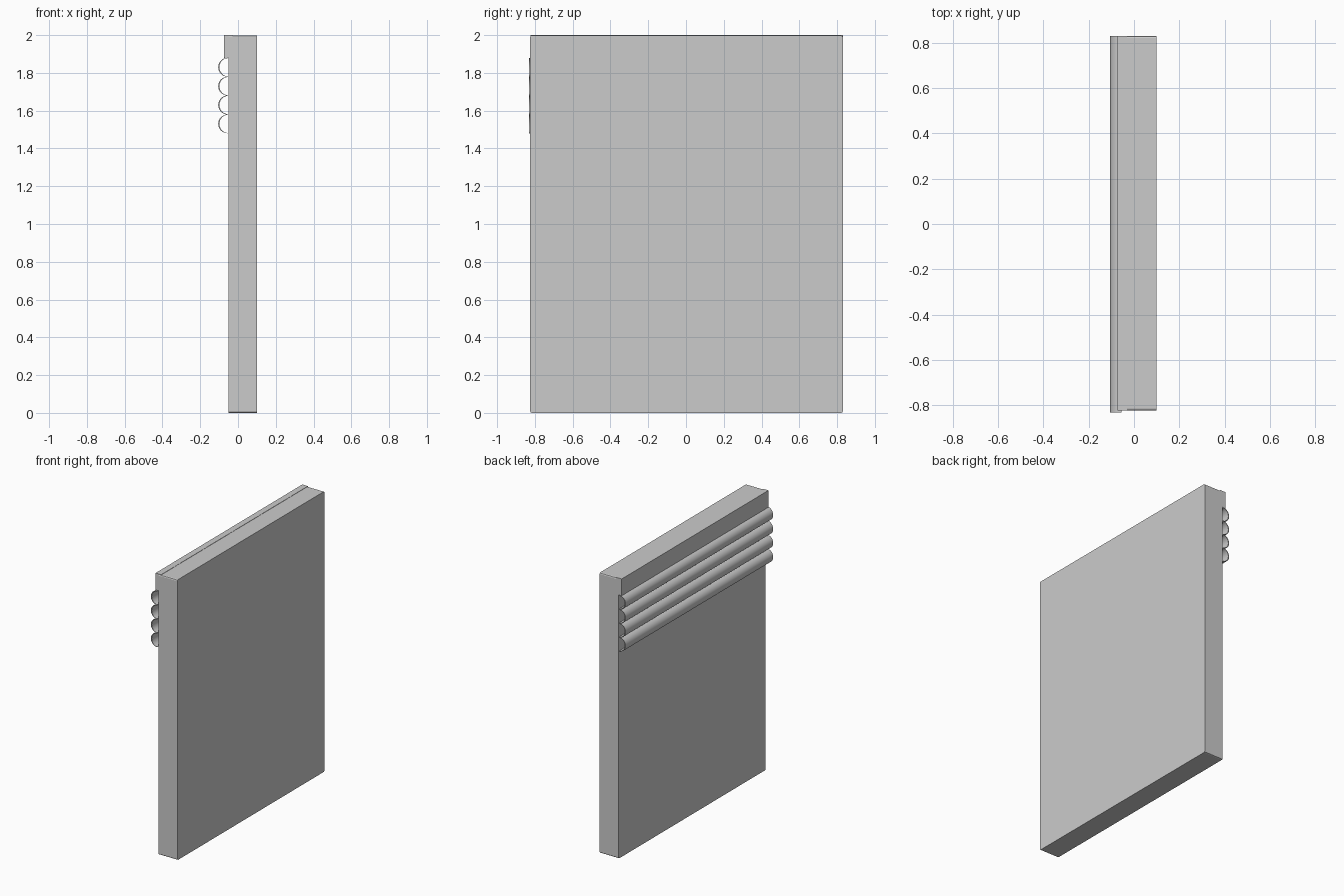
import bpy, bmesh, math

if "Cube" in bpy.data.objects:
    bpy.data.objects.remove(bpy.data.objects["Cube"])


def prism(name, profile, y0, y1):
    """Extrude an (x, z) outline along y."""
    bm = bmesh.new()
    face = bm.faces.new([bm.verts.new((x, y0, z)) for x, z in profile])
    out = bmesh.ops.extrude_face_region(bm, geom=[face])
    moved = [g for g in out["geom"] if isinstance(g, bmesh.types.BMVert)]
    bmesh.ops.translate(bm, verts=moved, vec=(0, y1 - y0, 0))
    bmesh.ops.recalc_face_normals(bm, faces=bm.faces)
    mesh = bpy.data.meshes.new(name)
    bm.to_mesh(mesh)
    bm.free()
    obj = bpy.data.objects.new(name, mesh)
    bpy.context.collection.objects.link(obj)
    return obj


def box_profile(x0, x1, z0, z1):
    return [(x0, z0), (x1, z0), (x1, z1), (x0, z1)]


def smooth(obj):
    bpy.ops.object.select_all(action='DESELECT')
    obj.select_set(True)
    bpy.context.view_layer.objects.active = obj
    bpy.ops.object.shade_smooth_by_angle(angle=math.radians(35))


# Main slab, with the four edges running along x slightly eased
slab = prism("panel", box_profile(-0.05, 0.10, 0, 1.998), -0.825, 0.83)
bm = bmesh.new()
bm.from_mesh(slab.data)
edges = [e for e in bm.edges
         if abs(e.verts[0].co.x - e.verts[1].co.x) > 0.1]
bmesh.ops.bevel(bm, geom=edges, offset=0.009, segments=2,
                profile=0.5, affect='EDGES')
bm.to_mesh(slab.data)
bm.free()

# Square header strip above the slats, let into the slab
prism("header_strip", box_profile(-0.074, -0.03, 1.88, 2.0), -0.823, 0.83)

# Four hollow half-round slats with crescent cross-sections
SEG = 16
angles = [math.pi / 2 + math.pi * i / SEG for i in range(SEG + 1)]
for n in range(4):
    zc = 1.83 - 0.1 * n
    cx = -0.055
    outer = [(cx + 0.05 * math.cos(a), zc + 0.05 * math.sin(a)) for a in angles]
    inner = [(cx + 0.043 * math.cos(a), zc + 0.0475 * math.sin(a))
             for a in reversed(angles)]
    smooth(prism(f"slat_{n + 1}", outer + inner, -0.832, 0.83))
